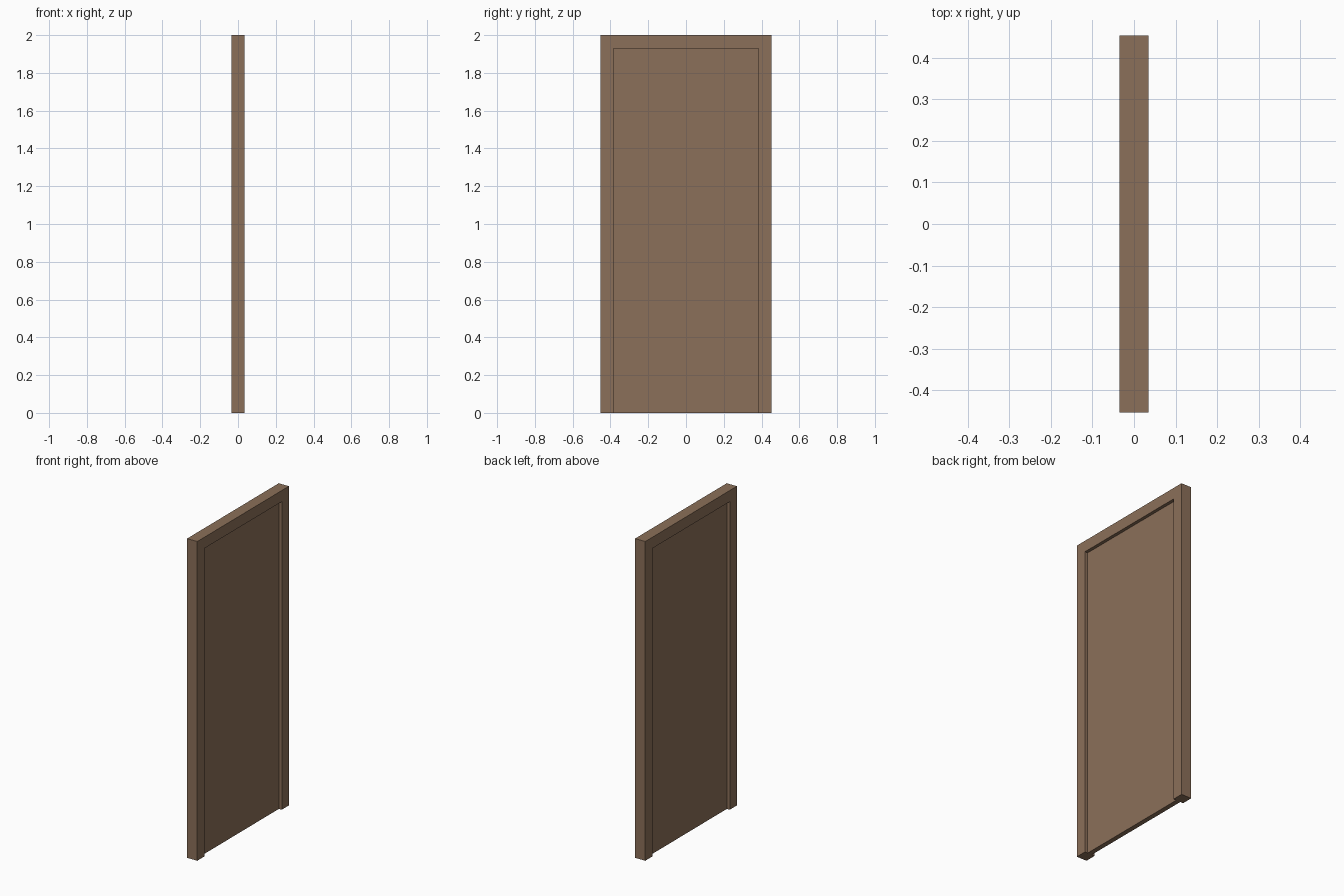
import bpy, bmesh
from mathutils import Vector

if "Cube" in bpy.data.objects:
    bpy.data.objects.remove(bpy.data.objects["Cube"])

W, H = 0.4535, 2.0         # half width and height of the frame
T = 0.07                   # frame section, width and depth
PANEL = 0.03               # door leaf thickness

wood = bpy.data.materials.new("wood")
wood.diffuse_color = (0.26, 0.16, 0.10, 1)
wood.use_nodes = True
wood.node_tree.nodes["Principled BSDF"].inputs["Base Color"].default_value = wood.diffuse_color


def extruded(name, outline, depth):
    """Extrude a (y, z) outline along x, centred on x = 0."""
    bm = bmesh.new()
    face = bm.faces.new([bm.verts.new((-depth / 2, y, z)) for y, z in outline])
    out = bmesh.ops.extrude_face_region(bm, geom=[face])
    moved = [v for v in out["geom"] if isinstance(v, bmesh.types.BMVert)]
    bmesh.ops.translate(bm, verts=moved, vec=Vector((depth, 0, 0)))
    bmesh.ops.recalc_face_normals(bm, faces=bm.faces)
    mesh = bpy.data.meshes.new(name)
    bm.to_mesh(mesh)
    bm.free()
    mesh.materials.append(wood)
    obj = bpy.data.objects.new(name, mesh)
    bpy.context.collection.objects.link(obj)
    return obj


# Frame: two jambs and a head as one continuous profile
i, top = W - T, H - T
extruded("door_frame", [(-W, 0), (-i, 0), (-i, top), (i, top),
                        (i, 0), (W, 0), (W, H), (-W, H)], T)

# Door leaf, recessed equally on both sides
extruded("door_panel", [(-i, 0), (i, 0), (i, top), (-i, top)], PANEL)
